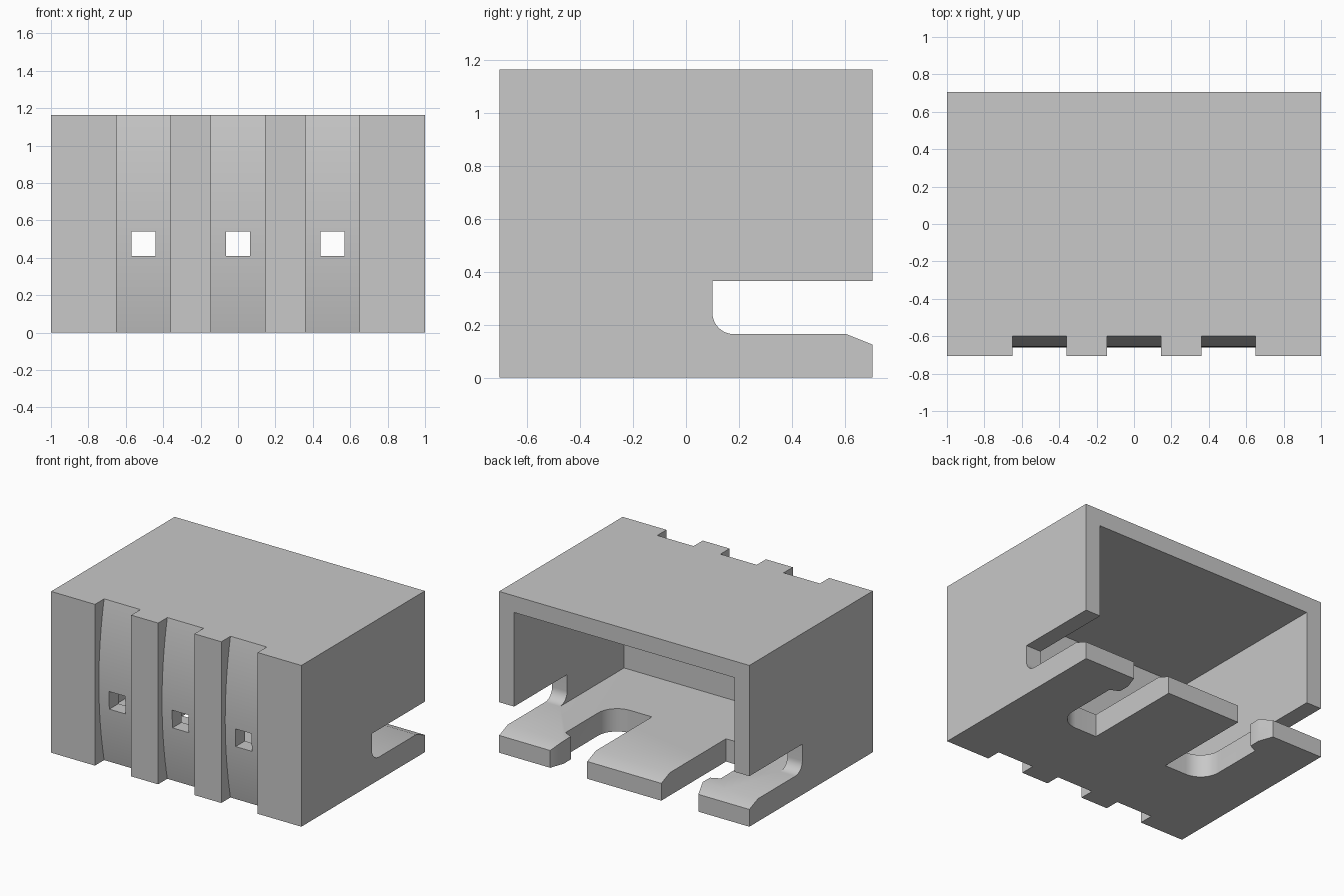
import bpy, bmesh, math
from mathutils import Vector

if "Cube" in bpy.data.objects:
    bpy.data.objects.remove(bpy.data.objects["Cube"], do_unlink=True)

W, D, H = 1.0, 0.705, 1.165      # half width, half depth, height
WALL, FLOOR = 0.12, 0.165

grey = bpy.data.materials.new("plain_grey")
grey.use_nodes = True
grey.diffuse_color = (0.58, 0.58, 0.58, 1)
grey.node_tree.nodes["Principled BSDF"].inputs["Base Color"].default_value = grey.diffuse_color


def prism(name, points, offset):
    """Extrude a closed outline along an offset vector."""
    bm = bmesh.new()
    face = bm.faces.new([bm.verts.new(p) for p in points])
    new = bmesh.ops.extrude_face_region(bm, geom=[face])["geom"]
    bmesh.ops.translate(bm, vec=Vector(offset),
                        verts=[v for v in new if isinstance(v, bmesh.types.BMVert)])
    bmesh.ops.recalc_face_normals(bm, faces=bm.faces)
    mesh = bpy.data.meshes.new(name)
    bm.to_mesh(mesh)
    bm.free()
    mesh.materials.append(grey)
    obj = bpy.data.objects.new(name, mesh)
    bpy.context.collection.objects.link(obj)
    return obj


def box(name, x0, x1, y0, y1, z0, z1):
    return prism(name, [(x0, y0, z0), (x1, y0, z0), (x1, y1, z0), (x0, y1, z0)],
                 (0, 0, z1 - z0))


def side_prism(name, outline, x0, x1):
    return prism(name, [(x0, y, z) for y, z in outline], (x1 - x0, 0, 0))


def arc(cx, cy, r, start, end, steps=10):
    angles = [math.radians(start + (end - start) * i / steps) for i in range(steps + 1)]
    return [(cx + r * math.cos(a), cy + r * math.sin(a)) for a in angles]


housing = box("connector_housing", -W, W, -D, D, 0, H)


def cut(cutter):
    cutter.hide_render = True
    mod = housing.modifiers.new("cut", "BOOLEAN")
    mod.operation, mod.solver, mod.object = "DIFFERENCE", "EXACT", cutter
    bpy.ops.object.select_all(action="DESELECT")
    bpy.context.view_layer.objects.active = housing
    housing.select_set(True)
    bpy.ops.object.modifier_apply(modifier=mod.name)
    bpy.data.objects.remove(cutter, do_unlink=True)


# Cavity, open at the back
cut(box("cavity", -W + WALL, W - WALL, -0.55, D + 0.1, FLOOR, H - WALL))

# Side slots with a rounded lower corner, and the bevelled back lip of the floor
lip = [(0.605, FLOOR), (D, 0.125), (D + 0.1, 0.085), (D + 0.1, 0.365), (0.1, 0.365)]
cut(side_prism("side_slot", arc(0.18, FLOOR + 0.08, 0.08, 180, 270) + lip, -W - 0.1, W + 0.1))

# Floor slots that leave a middle tongue and two barbed outer prongs
barb = [(0.62, 0.49), (0.557, 0.52), (0.555, 0.6), (0.592, D), (0.592, D + 0.1)]
slot = [(0.296, D + 0.1), (0.296, -0.034)] + arc(0.47, 0.116, 0.15, -90, 0) + barb
for side in (-1, 1):
    cut(prism("floor_slot", [(side * x, y, -0.1) for x, y in slot], (0, 0, 0.36)))

# Bowed front grooves, each with a square window into the cavity
MID = H / 2
rows = [-0.05 + (H + 0.1) * i / 20 for i in range(21)]
bow = [(-0.66 + 0.06 * ((z - MID) / MID) ** 2, z) for z in rows]
bow += [(-D - 0.1, rows[-1]), (-D - 0.1, rows[0])]
for x in (-0.505, 0, 0.505):
    cut(side_prism("front_groove", bow, x - 0.145, x + 0.145))
    cut(box("window", x - 0.065, x + 0.065, -D - 0.1, -0.45, 0.41, 0.54))

housing.select_set(True)
bpy.context.view_layer.objects.active = housing
bpy.ops.object.shade_smooth_by_angle(angle=math.radians(25))
